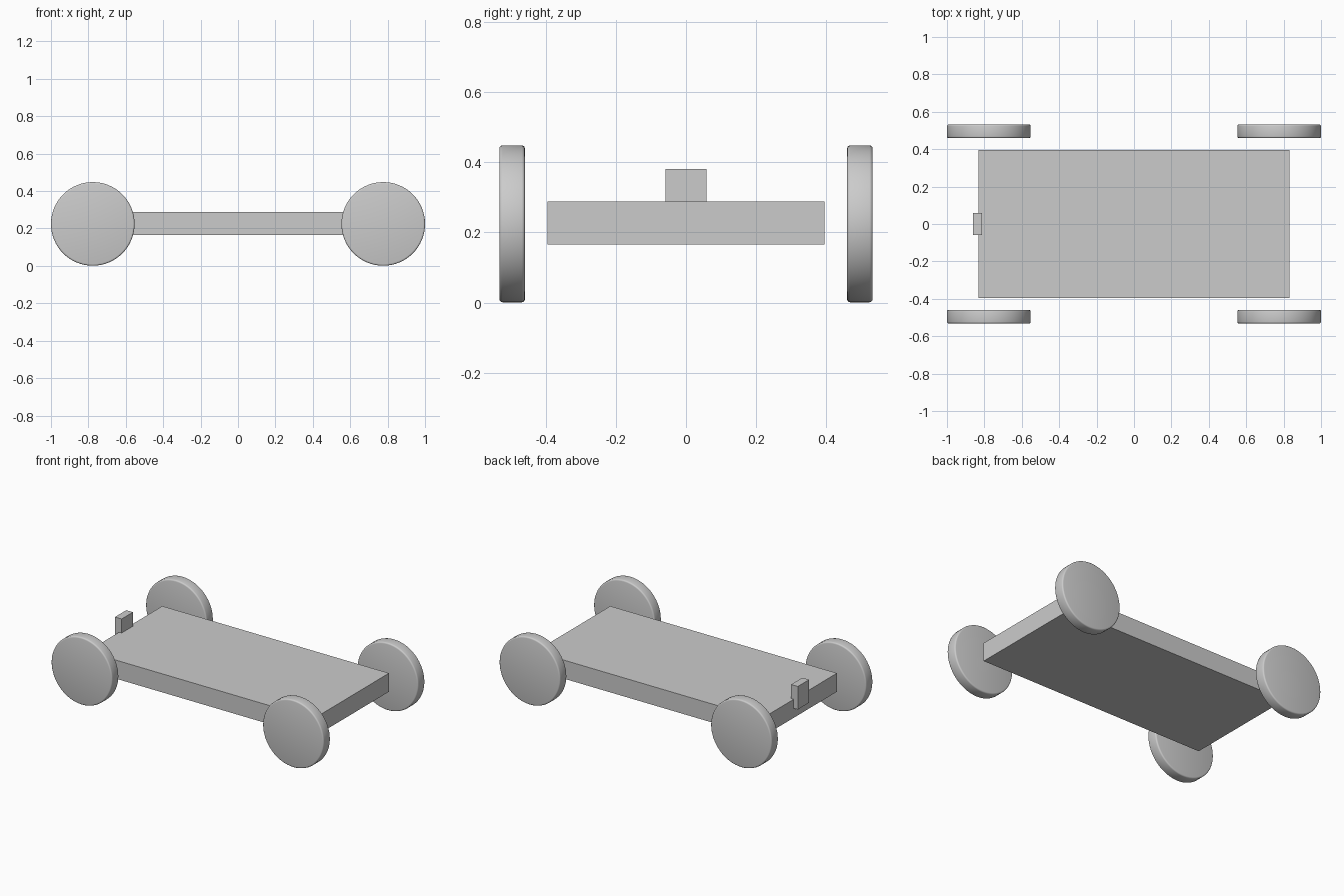
import bpy
import math

if "Cube" in bpy.data.objects:
    bpy.data.objects.remove(bpy.data.objects["Cube"])


def box(name, lo, hi):
    centre = [(a + b) / 2 for a, b in zip(lo, hi)]
    bpy.ops.mesh.primitive_cube_add(size=1, location=centre)
    ob = bpy.context.object
    ob.name = name
    ob.scale = [b - a for a, b in zip(lo, hi)]
    bpy.ops.object.transform_apply(location=False, rotation=False, scale=True)
    return ob


def wheel(name, x, y):
    bpy.ops.mesh.primitive_cylinder_add(
        vertices=64, radius=0.2235, depth=0.073,
        location=(x, y, 0.2245), rotation=(math.pi / 2, 0, 0))
    ob = bpy.context.object
    ob.name = name
    # softly rounded rim
    bevel = ob.modifiers.new("rim_rounding", "BEVEL")
    bevel.width = 0.009
    bevel.segments = 3
    bevel.limit_method = "ANGLE"
    bevel.angle_limit = math.radians(40)
    bpy.ops.object.modifier_apply(modifier=bevel.name)
    bpy.ops.object.shade_smooth_by_angle(angle=math.radians(40))


# flat platform
box("deck", (-0.832, -0.395, 0.165), (0.832, 0.395, 0.288))

# small upright tab on the left end, half sunk into the deck
box("end_tab", (-0.862, -0.059, 0.228), (-0.813, 0.059, 0.381))

# four wheels, standing clear of the deck sides
for sx, end in ((-1, "left"), (1, "right")):
    for sy, side in ((-1, "front"), (1, "back")):
        wheel(f"wheel_{side}_{end}", sx * 0.7765, sy * 0.4955)
